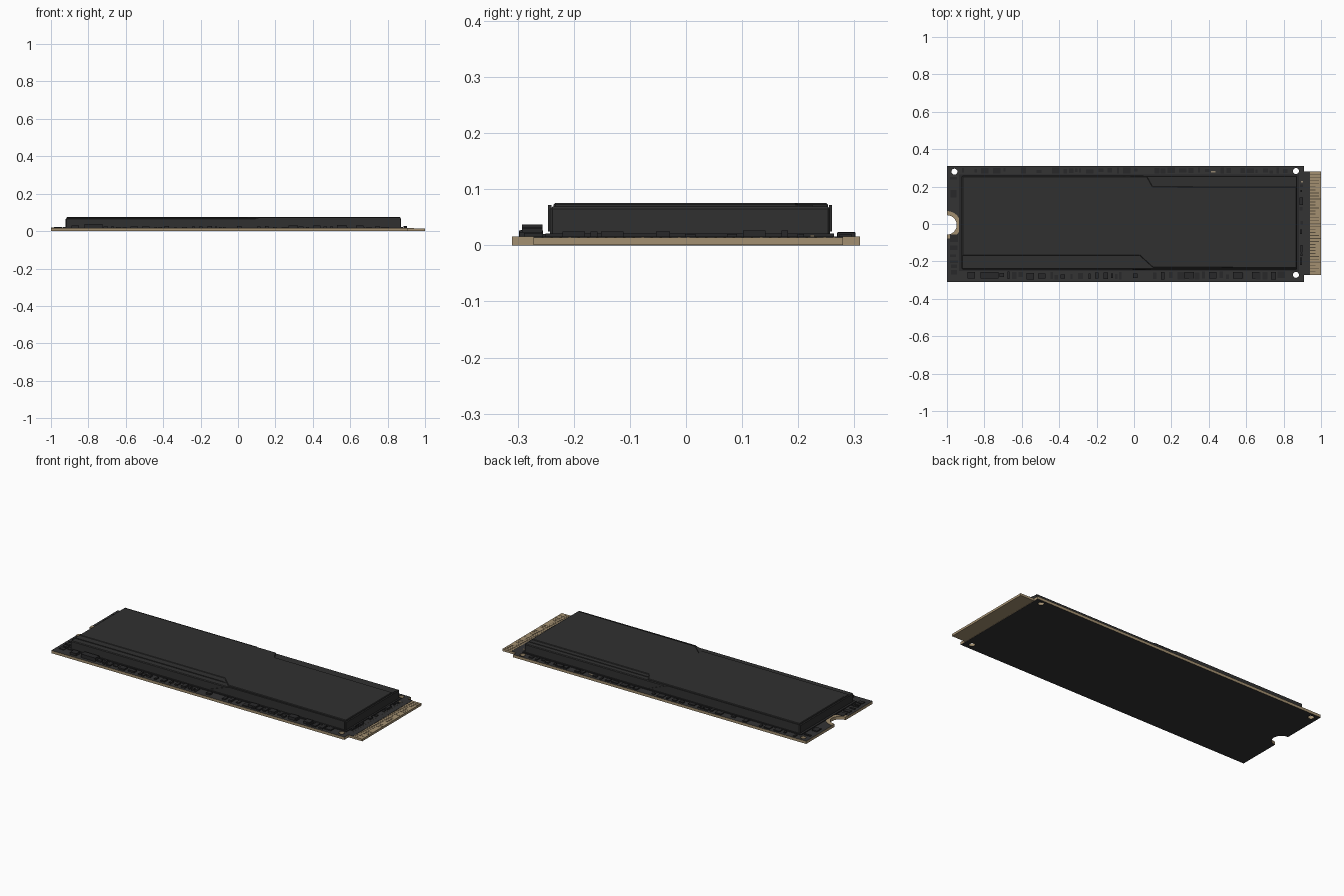
import bpy, bmesh, math, random
from mathutils import Matrix

random.seed(4)
cube = bpy.data.objects.get("Cube")
if cube:
    bpy.data.objects.remove(cube, do_unlink=True)


def material(name, rgb):
    m = bpy.data.materials.new(name)
    m.use_nodes = True
    m.diffuse_color = (*rgb, 1)
    m.node_tree.nodes["Principled BSDF"].inputs["Base Color"].default_value = (*rgb, 1)
    return m


BLACK = material("heatsink black", (0.03, 0.03, 0.03))
MASK = material("board black", (0.033, 0.033, 0.034))
CHIP = material("component black", (0.022, 0.022, 0.023))
TAN = material("laminate tan", (0.37, 0.28, 0.165))
GAP = material("contact gap brown", (0.09, 0.07, 0.045))
SILVER = material("solder tan", (0.30, 0.24, 0.16))


def finish(name, bm, *mats):
    bmesh.ops.recalc_face_normals(bm, faces=bm.faces)
    me = bpy.data.meshes.new(name)
    bm.to_mesh(me)
    bm.free()
    ob = bpy.data.objects.new(name, me)
    bpy.context.scene.collection.objects.link(ob)
    for m in mats:
        me.materials.append(m)
    return ob


def prism(name, outline, low, high, *mats, axis="z"):
    """Extrude an outline along z, or an x-z outline along y."""
    bm = bmesh.new()
    if axis == "z":
        pts, push = [(a, b, low) for a, b in outline], (0, 0, high - low)
    else:
        pts, push = [(a, low, b) for a, b in outline], (0, high - low, 0)
    face = bm.faces.new([bm.verts.new(p) for p in pts])
    new = bmesh.ops.extrude_face_region(bm, geom=[face])["geom"]
    bmesh.ops.translate(bm, vec=push, verts=[g for g in new if isinstance(g, bmesh.types.BMVert)])
    return finish(name, bm, *mats)


def rect(x0, x1, y0, y1):
    return [(x0, y0), (x1, y0), (x1, y1), (x0, y1)]


def add_box(bm, x0, x1, y0, y1, z0, z1):
    mat = Matrix.Translation(((x0 + x1) / 2, (y0 + y1) / 2, (z0 + z1) / 2))
    mat = mat @ Matrix.Diagonal((x1 - x0, y1 - y0, z1 - z0, 1))
    bmesh.ops.create_cube(bm, size=1, matrix=mat)


def bevel(ob, width):
    mod = ob.modifiers.new("edge bevel", "BEVEL")
    mod.width = width
    mod.segments = 1


def arc(radius, steps=20):
    """Half circle from the top to the bottom of the end notch."""
    return [(-1 + radius * math.sin(math.pi * i / steps),
             -0.005 + radius * math.cos(math.pi * i / steps)) for i in range(steps + 1)]


# Circuit board with mounting notch: dark faces, tan edges
TOP = 0.016
outline = [(-1, -0.31), (0.91, -0.31), (0.91, 0.31), (-1, 0.31)] + arc(0.052)
board = prism("circuit_board", outline, 0, TOP, TAN, MASK)

# Round locating holes
bm = bmesh.new()
for x, y in [(-0.96, 0.28), (0.866, 0.283), (0.866, -0.272)]:
    bmesh.ops.create_cone(bm, cap_ends=True, segments=16, radius1=0.016, radius2=0.016,
                          depth=0.2, matrix=Matrix.Translation((x, y, 0)))
cutter = finish("hole_cutter", bm, TAN)
cutter.hide_render = True
mod = board.modifiers.new("holes", "BOOLEAN")
mod.object = cutter
mod.solver = "EXACT"
bpy.context.view_layer.objects.active = board
board.select_set(True)
bpy.ops.object.modifier_apply(modifier="holes")
bpy.data.objects.remove(cutter, do_unlink=True)
for p in board.data.polygons:
    p.material_index = 1 if abs(p.normal.z) > 0.5 else 0

# Bare ring around the mounting notch
prism("notch_ring", arc(0.074) + arc(0.052)[::-1], TOP, TOP + 0.002, TAN)

# Edge connector tongue, its dark shoulder and contact gaps
prism("connector_tongue", rect(0.91, 1.0, -0.272, 0.28), 0.001, 0.014, TAN)
prism("connector_shoulder", rect(0.91, 0.94, -0.272, 0.28), 0.014, 0.0155, MASK)
bm = bmesh.new()
PINS = 34
for i in range(1, PINS):
    y = -0.272 + 0.552 * i / PINS
    end = random.choice((0.97, 0.99, 0.998))
    add_box(bm, 0.94, end, y - 0.0022, y + 0.0022, 0.0138, 0.0148)
finish("contact_gaps", bm, GAP)

# Heatsink lower body, with lowered strips beside the raised top panel
bevel(prism("heatsink_body", rect(-0.922, 0.872, -0.242, 0.257), TOP, 0.069, BLACK), 0.004)
panel = [(-0.917, -0.168), (0.03, -0.168), (0.1, -0.232), (0.868, -0.236),
         (0.868, 0.197), (0.1, 0.2), (0.07, 0.253), (-0.917, 0.253)]
bevel(prism("heatsink_top_panel", panel, 0.066, 0.0755, BLACK), 0.003)

# Sloping infill of the lowered strips
prism("front_strip", [(-0.917, 0.068), (0.07, 0.068), (0.04, 0.073), (-0.917, 0.073)],
      -0.205, -0.16, BLACK, axis="y")
prism("back_strip", [(0.09, 0.068), (0.868, 0.068), (0.868, 0.072), (0.09, 0.072)],
      0.19, 0.225, BLACK, axis="y")

# Slanted side panels on the long walls
prism("front_side_panel", [(-0.02, 0.025), (0.868, 0.025), (0.868, 0.072), (0.11, 0.072)],
      -0.246, -0.24, BLACK, axis="y")
prism("back_side_panel", [(-0.917, 0.025), (0.06, 0.025), (-0.06, 0.072), (-0.917, 0.072)],
      0.255, 0.26, BLACK, axis="y")

# Thin gasket under the heatsink
prism("heatsink_gasket", rect(-0.935, 0.882, -0.25, 0.264), TOP, 0.021, CHIP)

# Small surface components along all four margins
parts, pads = bmesh.new(), bmesh.new()


def component_row(start, stop, low, high, along_x, tall):
    pos = start
    while pos < stop:
        length = random.choice((0.012, 0.018, 0.025, 0.04))
        width = (high - low) * random.uniform(0.45, 0.95)
        side = low + random.random() * (high - low - width)
        top = TOP + random.uniform(0.004, tall)
        a, b = (pos, pos + length), (side, side + width)
        x, y = (a, b) if along_x else (b, a)
        if random.random() < 0.85:
            add_box(parts, *x, *y, TOP, top)
        if random.random() < 0.08:
            add_box(pads, *x, y[0], y[0] + 0.008, TOP, TOP + 0.002)
        pos += length + random.uniform(0.006, 0.03)


component_row(-0.72, 0.82, -0.298, -0.254, True, 0.011)
component_row(-0.92, 0.83, 0.268, 0.302, True, 0.008)
component_row(-0.22, 0.24, 0.884, 0.904, False, 0.012)
component_row(-0.27, -0.09, -0.985, -0.94, False, 0.007)
component_row(0.08, 0.25, -0.985, -0.94, False, 0.007)

# Larger packages on the front margin
for x, length, top in [(-0.82, 0.095, 0.037), (-0.89, 0.04, 0.03), (0.27, 0.05, 0.03),
                       (0.4, 0.04, 0.03), (0.53, 0.05, 0.032), (0.63, 0.04, 0.03)]:
    add_box(parts, x, x + length, -0.292, -0.256, TOP, top)
finish("surface_components", parts, CHIP)
finish("solder_pads", pads, SILVER)
